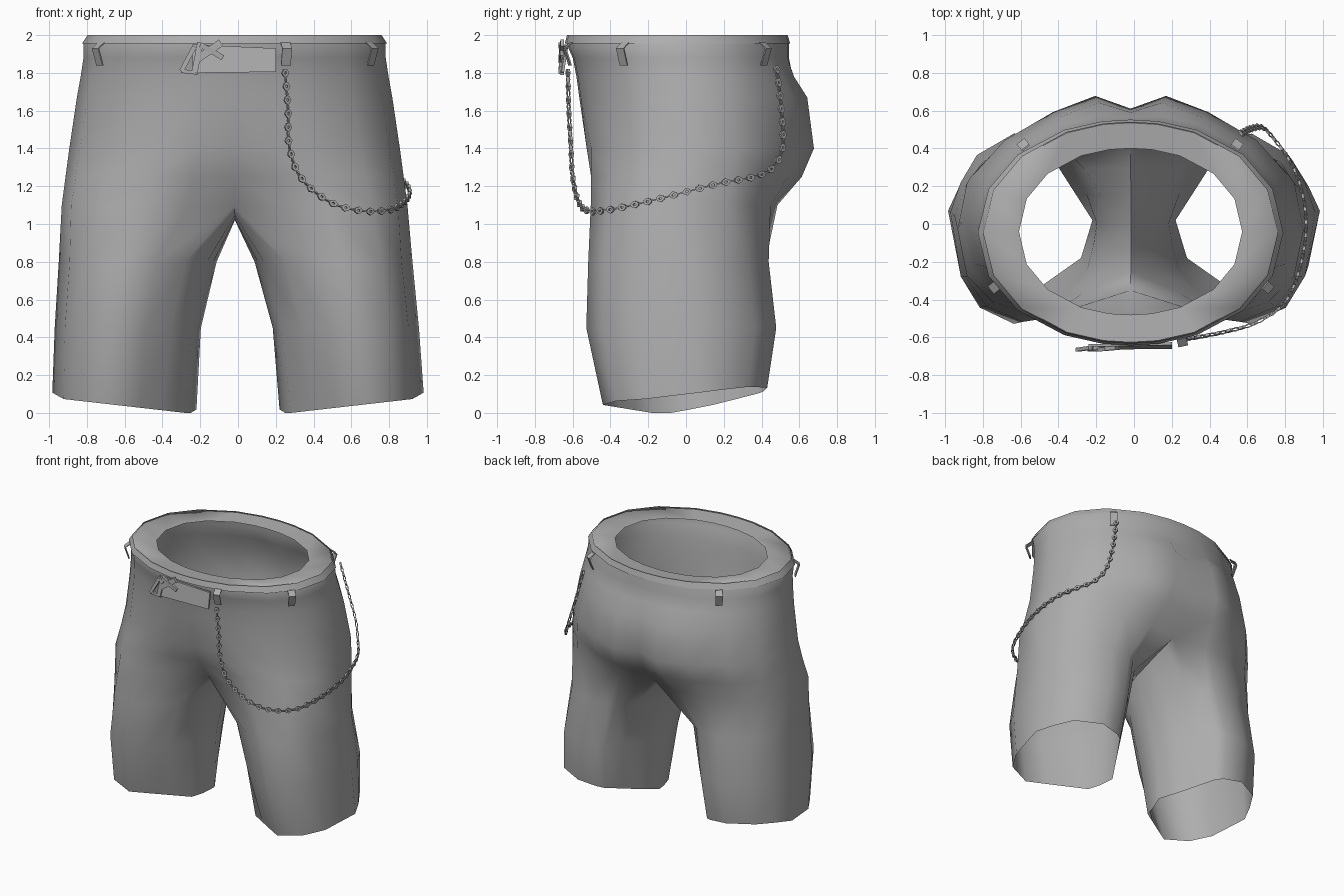
import bpy, bmesh, math
from mathutils import Vector

if "Cube" in bpy.data.objects:
    bpy.data.objects.remove(bpy.data.objects["Cube"])

cloth = bpy.data.materials.new("plain grey")
cloth.diffuse_color = (0.42, 0.42, 0.42, 1)
cloth.use_nodes = True
cloth.node_tree.nodes["Principled BSDF"].inputs["Base Color"].default_value = cloth.diffuse_color


def finish(name, bm, mirror=False, angle=50):
    bmesh.ops.recalc_face_normals(bm, faces=bm.faces)
    me = bpy.data.meshes.new(name)
    bm.to_mesh(me)
    bm.free()
    ob = bpy.data.objects.new(name, me)
    bpy.context.collection.objects.link(ob)
    me.materials.append(cloth)
    bpy.ops.object.select_all(action='DESELECT')
    ob.select_set(True)
    bpy.context.view_layer.objects.active = ob
    if mirror:
        m = ob.modifiers.new("mirror", 'MIRROR')
        m.use_clip = True
        m.merge_threshold = 0.002
        bpy.ops.object.modifier_apply(modifier="mirror")
        for v in ob.data.vertices:      # slight lean to one side
            v.co.x -= 0.018 * min(1, max(0, v.co.z - 0.1))
    bpy.ops.object.shade_smooth_by_angle(angle=math.radians(angle))
    return ob


def power(v, e):
    return math.copysign(abs(v) ** e, v) if abs(v) > 1e-6 else 0.0


HIP_ANGLES = [0, 10, 25, 47, 68, 90, 112, 133, 155, 170, 180]


def half_ring(bm, z, rx, front, back, e, dip=0.0, bump=0.0, cleft=0.0):
    """Half outline from front centre round the side to back centre."""
    ring = []
    cy, ry = (front + back) / 2, (back - front) / 2
    for i, deg in enumerate(HIP_ANGLES):
        a = math.radians(deg)
        x, y = rx * power(math.sin(a), e), cy - ry * power(math.cos(a), e)
        y += {0: dip, 1: dip * 0.55, 8: bump * 0.4, 9: bump, 10: -cleft}.get(i, 0)
        ring.append(bm.verts.new((x, y, z)))
    return ring


def bridge(bm, a, b, closed=False):
    n = len(a)
    for i in range(n if closed else n - 1):
        j = (i + 1) % n
        bm.faces.new((a[i], b[i], b[j], a[j]))


# Shorts: half waist and hips, flowing into one leg, then mirrored
bm = bmesh.new()
hips = [half_ring(bm, *r) for r in [
    (1.98, 0.59, -0.48, 0.40, 0.95),
    (1.992, 0.775, -0.625, 0.535, 0.97),
    (1.96, 0.80, -0.635, 0.545, 0.97),
    (1.88, 0.80, -0.60, 0.545, 0.95),
    (1.78, 0.815, -0.58, 0.565, 0.93, 0, 0.015),
    (1.67, 0.835, -0.565, 0.59, 0.92, 0, 0.06),
    (1.40, 0.875, -0.55, 0.61, 0.88, 0.03, 0.075),
    (1.25, 0.895, -0.545, 0.56, 0.82, 0.09, 0.06),
    (1.10, 0.915, -0.54, 0.48, 0.74, 0.19, 0.01, 0.06)]]
for upper, lower in zip(hips, hips[1:]):
    bridge(bm, upper, lower)
crotch = [bm.verts.new((0, y, z)) for y, z in
          [(0.30, 1.07), (0.16, 1.04), (0.0, 1.02), (-0.13, 1.025), (-0.25, 1.045)]]
previous = hips[-1] + crotch

# Leg outline: inner front round the outside, then back along the inner thigh
LEG = [(.40, -.265), (.52, -.35), (.65, -.44), (.83, -.37), (.92, -.22), (.98, .07),
       (.92, .20), (.84, .33), (.65, .43), (.50, .41), (.45, .38),
       (.38, .27), (.30, .145), (.22, .02), (.25, -.08), (.28, -.18)]
for z, x0, x1, front, back, soft in [(0.80, 0.10, 0.94, -0.52, 0.44, 0.6),
                                     (0.45, 0.19, 0.967, -0.53, 0.48, 0.5),
                                     (0.0, 0.22, 0.983, -0.44, 0.43, 0.0)]:
    ring = []
    for u, w in LEG:
        # unit outline, rounded towards a circle higher up the leg
        p = Vector(((u - 0.60) / 0.38, (w + 0.005) / 0.435))
        p = p.lerp(p.normalized(), soft)
        x = (x0 + x1) / 2 + p.x * (x1 - x0) / 2
        y = (front + back) / 2 + p.y * (back - front) / 2
        hem = 0.0
        if z == 0:
            hem = max(0, 0.114 * (x - 0.28)) + 0.18 * max(0, y + 0.08)
        ring.append(bm.verts.new((x, y, z + hem)))
    bridge(bm, previous, ring, True)
    previous = ring
finish("shorts", bm, True, 70)

# Thin belt hugging the waist
bm = bmesh.new()
belt = [half_ring(bm, 2.0, 0.778, -0.63, 0.538, 0.97),
        half_ring(bm, 1.955, 0.808, -0.642, 0.552, 0.97)]
bridge(bm, *belt)
finish("belt", bm, True)


def block(bm, corners, depth):
    """Slab whose front is a quad, thickened along depth."""
    f = [bm.verts.new(c) for c in corners]
    b = [bm.verts.new(Vector(c) + Vector(depth)) for c in corners]
    bm.faces.new(f)
    bm.faces.new(b[::-1])
    bridge(bm, f, b, True)


# Belt loops: folded tabs hanging from the belt
bm = bmesh.new()
for x, y in [(0.25, -0.60), (-0.72, -0.32), (0.69, -0.32), (0.53, 0.40), (-0.57, 0.40)]:
    out = Vector((x * 0.55, y, 0)).normalized()
    side = Vector((-out.y, out.x, 0)) * 0.026
    base = Vector((x, y, 0))
    up = Vector((0, 0, 1))
    top, mid, low = base + up * 1.96, base + out * 0.04 + up * 1.93, base + out * 0.01 + up * 1.84
    for p, q in [(top, mid), (mid, low)]:
        block(bm, [p - side, p + side, q + side, q - side], out * 0.008)
finish("belt_loops", bm, angle=30)

# Buckle plate with a bent frame and prong at its left end
bm = bmesh.new()
block(bm, [(-0.24, -0.665, 1.80), (0.20, -0.66, 1.805),
           (0.20, -0.64, 1.93), (-0.24, -0.65, 1.95)], (0, 0.015, 0))
finish("buckle_plate", bm, angle=30)
bm = bmesh.new()
for a, b, w in [((-0.30, 1.81), (-0.23, 1.94), 0.012), ((-0.23, 1.80), (-0.20, 1.96), 0.016),
                ((-0.22, 1.87), (-0.09, 1.96), 0.02), ((-0.20, 1.95), (-0.08, 1.88), 0.014),
                ((-0.30, 1.81), (-0.21, 1.80), 0.01)]:
    p, q = Vector((a[0], -0.675, a[1])), Vector((b[0], -0.665, b[1]))
    d = (q - p).normalized()
    s = Vector((-d.z, 0, d.x)) * w
    block(bm, [p - s, p + s, q + s, q - s], (0, 0.02, 0))
finish("buckle_frame", bm, angle=30)

# Chain path draped from the front loop round the hip to the back
path = [Vector(p) for p in [
    (0.25, -0.625, 1.80), (0.265, -0.62, 1.6), (0.27, -0.61, 1.42), (0.33, -0.60, 1.25),
    (0.48, -0.57, 1.12), (0.65, -0.52, 1.07), (0.80, -0.41, 1.075), (0.88, -0.22, 1.115),
    (0.91, 0.0, 1.17), (0.88, 0.20, 1.22), (0.82, 0.34, 1.245), (0.74, 0.45, 1.29),
    (0.68, 0.51, 1.40), (0.62, 0.505, 1.60), (0.57, 0.48, 1.82)]]
fine = []
for i in range(len(path) - 1):
    p0, p1, p2 = path[max(i - 1, 0)], path[i], path[i + 1]
    p3 = path[min(i + 2, len(path) - 1)]
    for k in range(10):
        t = k / 10
        fine.append(0.5 * (2 * p1 + (p2 - p0) * t + (2 * p0 - 5 * p1 + 4 * p2 - p3) * t * t
                           + (3 * p1 - p0 - 3 * p2 + p3) * t ** 3))
fine.append(path[-1])

# Chain links: chunky rings alternating with slim turned connectors
bm = bmesh.new()
step, travelled, count = 0.036, 0.0, 0
for p, q in zip(fine, fine[1:]):
    length = (q - p).length
    while count * step <= travelled + length:
        c = p.lerp(q, (count * step - travelled) / length)
        d = (q - p).normalized()
        out = Vector((c.x, c.y, 0)).normalized()
        flat = d.cross(out).normalized()
        chunky = count % 2 == 0
        wide, thick = (flat, d.cross(flat)) if chunky else (d.cross(flat), flat)
        long, half, tube = (0.016, 0.013, 0.010) if chunky else (0.025, 0.008, 0.005)
        rings = []
        for i in range(6):
            a = math.tau * (i + 0.5) / 6
            radial = d * math.cos(a) * long + wide * math.sin(a) * half
            r = radial.normalized()
            rings.append([bm.verts.new(c + radial + (r * math.cos(b) + thick * math.sin(b)) * tube)
                          for b in (math.pi / 4 + k * math.pi / 2 for k in range(4))])
        for i in range(6):
            bridge(bm, rings[i], rings[(i + 1) % 6], True)
        count += 1
    travelled += length
finish("hip_chain", bm, angle=30)
